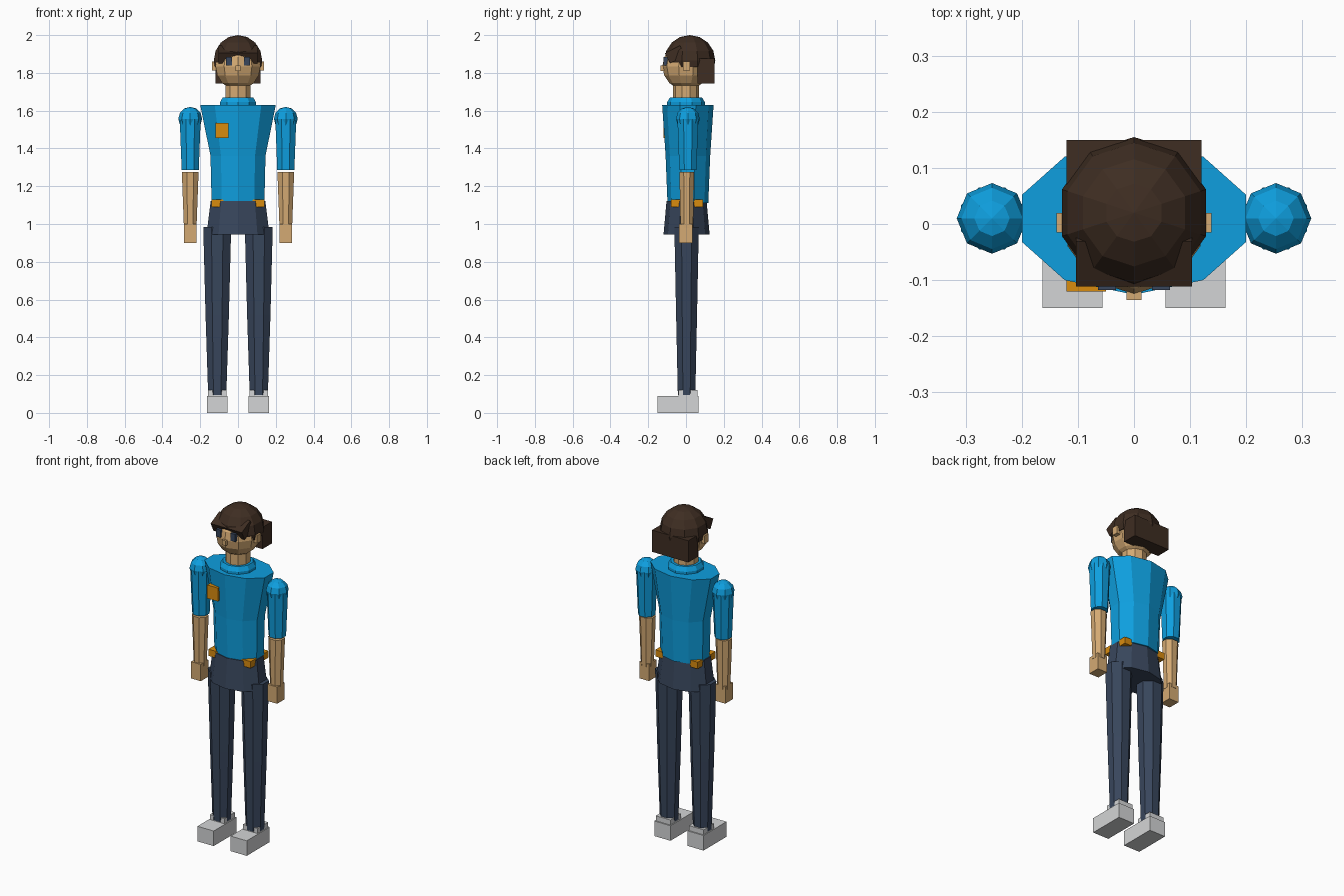
import bpy, bmesh
from math import radians, pi, sin, cos
from mathutils import Matrix

old = bpy.data.objects.get("Cube")
if old:
    bpy.data.objects.remove(old, do_unlink=True)


def material(name, hexcode):
    rgb = [int(hexcode[i:i + 2], 16) / 255 for i in (0, 2, 4)]
    lin = [c / 12.92 if c <= 0.04045 else ((c + 0.055) / 1.055) ** 2.4 for c in rgb]
    m = bpy.data.materials.new(name)
    m.use_nodes = True
    m.diffuse_color = (*lin, 1)
    bsdf = m.node_tree.nodes["Principled BSDF"]
    bsdf.inputs["Base Color"].default_value = (*lin, 1)
    bsdf.inputs["Roughness"].default_value = 0.8
    return m


SHIRT = material("shirt blue", "0E9FDF")
NAVY = material("navy cloth", "38465C")
SKIN = material("skin tan", "D4AA73")
HAIR = material("hair brown", "3E2D22")
ORANGE = material("orange trim", "D98C0F")
GREY = material("shoe grey", "D4D5D6")


def finish(name, bm, mat):
    bmesh.ops.recalc_face_normals(bm, faces=bm.faces)
    mesh = bpy.data.meshes.new(name)
    bm.to_mesh(mesh)
    bm.free()
    mesh.materials.append(mat)
    obj = bpy.data.objects.new(name, mesh)
    bpy.context.collection.objects.link(obj)
    return obj


def box(name, mat, xs, ys, zs, tilt=0):
    """Box between the given limits, tilted about its own x axis."""
    bm = bmesh.new()
    bmesh.ops.create_cube(bm, size=1)
    size = [r[1] - r[0] for r in (xs, ys, zs)]
    mid = [(r[1] + r[0]) / 2 for r in (xs, ys, zs)]
    bm.transform(Matrix.Translation(mid) @ Matrix.Rotation(radians(tilt), 4, "X")
                 @ Matrix.Diagonal((*size, 1)))
    return finish(name, bm, mat)


def loft(name, mat, x, y, sides, rings, turn=0.0):
    """Stack of polygon rings (radius x, radius y, height), capped at both ends."""
    bm = bmesh.new()
    loops = []
    for rx, ry, z in rings:
        angles = [2 * pi * (i + turn) / sides for i in range(sides)]
        loops.append([bm.verts.new((x + rx * cos(a), y + ry * sin(a), z)) for a in angles])
    for low, high in zip(loops, loops[1:]):
        for i in range(sides):
            j = (i + 1) % sides
            bm.faces.new((low[i], low[j], high[j], high[i]))
    bm.faces.new(loops[0][::-1])
    bm.faces.new(loops[-1])
    return finish(name, bm, mat)


def ball(name, mat, centre, radius, segments, rings, cut=None):
    """Low-poly sphere, optionally with everything below a height removed."""
    bm = bmesh.new()
    bmesh.ops.create_uvsphere(bm, u_segments=segments, v_segments=rings, radius=radius)
    bm.transform(Matrix.Translation(centre))
    if cut is not None:
        bmesh.ops.bisect_plane(bm, geom=bm.verts[:] + bm.edges[:] + bm.faces[:],
                               plane_co=(0, 0, cut), plane_no=(0, 0, 1), clear_inner=True)
        rim = [e for e in bm.edges if e.is_boundary]
        bmesh.ops.holes_fill(bm, edges=rim)
    return finish(name, bm, mat)


# Torso, collar and neck
loft("torso", SHIRT, 0, 0.01, 10,
     [(0.147, 0.108, 1.11), (0.153, 0.118, 1.36), (0.21, 0.136, 1.63)], 0.5)
loft("collar", SHIRT, 0, 0, 10,
     [(0.1, 0.1, 1.6), (0.1, 0.1, 1.645), (0.085, 0.085, 1.67)], 0.5)
loft("neck", SKIN, 0, 0, 10, [(0.07, 0.07, 1.62), (0.07, 0.07, 1.75)], 0.5)
box("chest_badge", ORANGE, (-0.12, -0.05), (-0.12, -0.07), (1.455, 1.535))

# Belt corners show around the waist
box("belt", ORANGE, (-0.14, 0.14), (-0.08, 0.09), (1.09, 1.13))
loft("hips", NAVY, 0, 0.003, 10, [(0.175, 0.122, 0.945), (0.152, 0.106, 1.122)], 0.5)

# Head and face
ball("head", SKIN, (0, 0, 1.835), 0.125, 10, 8)
box("nose", SKIN, (-0.013, 0.013), (-0.135, -0.1), (1.81, 1.84))

# Hair cap, fringe and back
ball("hair_cap", HAIR, (0, 0.02, 1.865), 0.135, 10, 8, cut=1.83)
box("hair_fringe", HAIR, (-0.103, 0.103), (-0.103, -0.013), (1.868, 1.928), 27)
box("hair_back", HAIR, (-0.12, 0.12), (0.06, 0.15), (1.745, 1.875))

# Paired parts
for side, s in (("left", 1), ("right", -1)):
    def across(a, b):
        return tuple(sorted((s * a, s * b)))

    box(side + "_eye", NAVY, across(0.032, 0.064), (-0.118, -0.09), (1.84, 1.885))
    box(side + "_ear", SKIN, across(0.1, 0.138), (-0.015, 0.02), (1.812, 1.86))

    # Arm
    ax = s * 0.253
    ball(side + "_shoulder", SHIRT, (ax, 0.01, 1.557), 0.063, 8, 6)
    loft(side + "_sleeve", SHIRT, ax, 0.01, 8,
         [(0.049, 0.049, 1.285), (0.06, 0.06, 1.557)], 0.5)
    loft(side + "_forearm", SKIN, ax, 0.004, 8,
         [(0.036, 0.036, 0.98), (0.048, 0.042, 1.275)], 0.5)
    box(side + "_hand", SKIN, across(0.221, 0.285), (-0.037, 0.035), (0.9, 1.0))

    # Leg and shoe
    lx = s * 0.11
    loft(side + "_leg", NAVY, lx, 0.003, 8,
         [(0.052, 0.05, 0.095), (0.067, 0.06, 0.52), (0.08, 0.07, 0.985)], 0.5)
    box(side + "_ankle", GREY, across(0.062, 0.158), (-0.04, 0.06), (0.08, 0.12))
    box(side + "_shoe", GREY, across(0.056, 0.163), (-0.15, 0.067), (0, 0.09))
